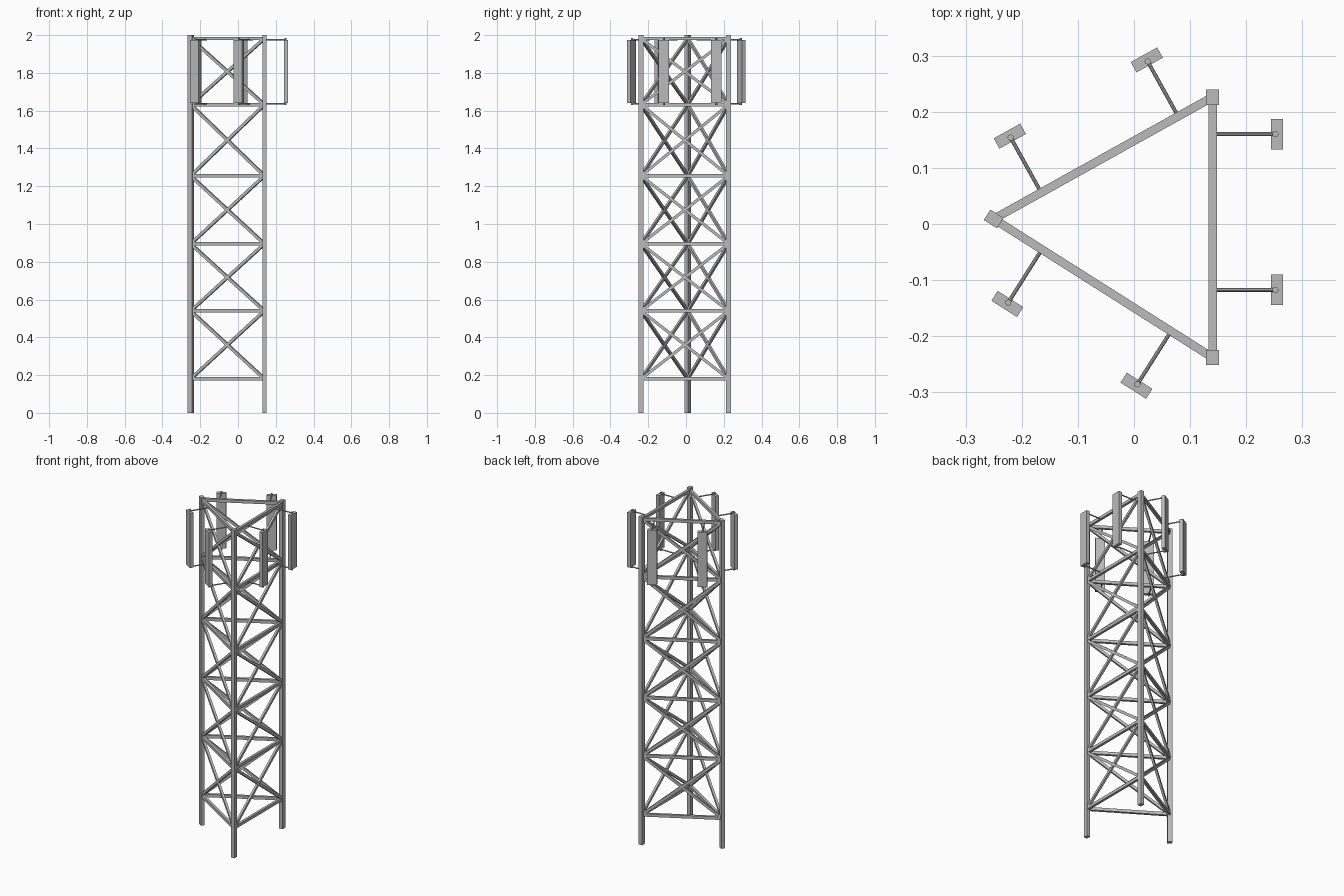
import bpy, bmesh
from math import atan2, pi
from mathutils import Vector, Matrix

cube = bpy.data.objects.get("Cube")
if cube:
    bpy.data.objects.remove(cube, do_unlink=True)

steel = bpy.data.materials.new("galvanised grey")
GREY = (0.5, 0.5, 0.5, 1)
steel.diffuse_color = GREY
steel.use_nodes = True
steel.node_tree.nodes["Principled BSDF"].inputs["Base Color"].default_value = GREY


def make(name, build):
    """Create one object whose mesh is filled by build(bm)."""
    bm = bmesh.new()
    build(bm)
    mesh = bpy.data.meshes.new(name)
    bm.to_mesh(mesh)
    bm.free()
    mesh.materials.append(steel)
    obj = bpy.data.objects.new(name, mesh)
    bpy.context.collection.objects.link(obj)
    return obj


def frame(a, b):
    """Matrix at the middle of a-b: local z along it, local x horizontal."""
    z = (b - a).normalized()
    up = Vector((0, 0, 1))
    x = up.cross(z).normalized() if abs(z.z) < 0.999 else Vector((1, 0, 0))
    y = z.cross(x)
    m = Matrix((x, y, z)).transposed().to_4x4()
    return Matrix.Translation((a + b) / 2) @ m


def beam(bm, a, b, wide, tall):
    size = Matrix.Diagonal((wide, tall, (b - a).length, 1))
    bmesh.ops.create_cube(bm, size=1, matrix=frame(a, b) @ size)


def rod(bm, a, b, radius):
    bmesh.ops.create_cone(bm, cap_ends=True, segments=10, radius1=radius,
                          radius2=radius, depth=(b - a).length, matrix=frame(a, b))


def box(bm, center, size, angle):
    m = Matrix.Translation(center) @ Matrix.Rotation(angle, 4, "Z")
    bmesh.ops.create_cube(bm, size=1, matrix=m @ Matrix.Diagonal((*size, 1)))


def at(p, z):
    return Vector((p.x, p.y, z))


# Three legs on a triangular plan
back, front, side = Vector((0.14, 0.226)), Vector((0.14, -0.238)), Vector((-0.25, 0.009))
levels = [0.18, 0.54, 0.895, 1.255, 1.632, 1.982]
low, high = levels[-2], levels[-1]
side_turn = atan2(front.y - side.y, front.x - side.x)
for name, p, size, turn in [("back_leg", back, (0.023, 0.027, 2), 0),
                            ("front_leg", front, (0.023, 0.027, 2), 0),
                            ("right_leg", side, (0.028, 0.022, 2), side_turn)]:
    make(name, lambda bm: box(bm, at(p, 1), size, turn))

# Each face: its two legs, and where the two antenna arms leave the rail
faces = {"left": (front, back, (0.26, 0.858)),
         "back": (back, side, (0.157, 0.783)),
         "front": (side, front, (0.22, 0.81))}

for label, (p, q, stations) in faces.items():
    along = (q - p).normalized()
    out = Vector((along.y, -along.x))
    turn = atan2(out.y, out.x)

    # Horizontal rails
    def rails(bm):
        for z in levels:
            beam(bm, at(p, z), at(q, z), 0.015, 0.018)
    make(label + "_rails", rails)

    # Crossed braces in every bay
    def braces(bm):
        for z0, z1 in zip(levels, levels[1:]):
            beam(bm, at(p, z0), at(q, z1), 0.013, 0.016)
            beam(bm, at(p, z1), at(q, z0), 0.013, 0.016)
    make(label + "_braces", braces)

    # Panel antennas with their arms and mounting poles
    for i, t in enumerate(stations, 1):
        root = p.lerp(q, t)
        tip = root + out * 0.112

        def mount(bm):
            for z in (low + 0.004, high - 0.006):
                rod(bm, at(root, z), at(tip, z), 0.0036)
            rod(bm, at(tip, low - 0.003), at(tip, high + 0.002), 0.0055)
        make(f"{label}_antenna_mount_{i}", mount)

        panel_at = at(root + out * 0.115, (low + high) / 2 + 0.001)
        make(f"{label}_antenna_panel_{i}",
             lambda bm: box(bm, panel_at, (0.021, 0.054, 0.334), turn))
